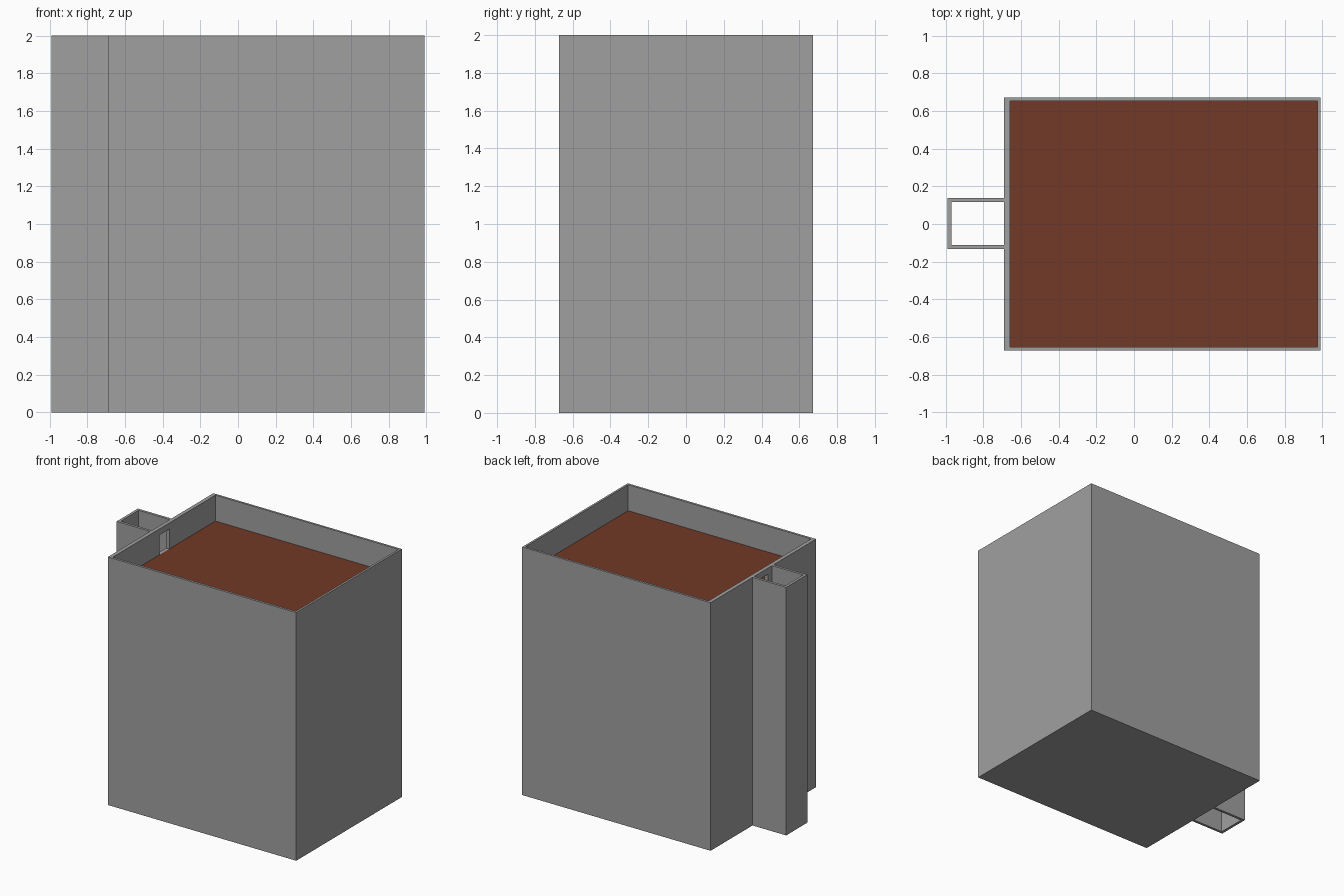
import bpy, bmesh

if "Cube" in bpy.data.objects:
    bpy.data.objects.remove(bpy.data.objects["Cube"])

STOREYS = 9
H = 2.0 / STOREYS          # storey height
SLAB = 0.010               # floor slab thickness
CARPET = 0.013             # top of the brown floor covering
DOOR_TOP = 0.172           # door head, above the storey base
GREY = (0.352, 0.352, 0.352, 1)
BROWN = (0.168, 0.041, 0.020, 1)

# building footprint: outer and inner wall faces
X0, X1, Y0, Y1 = -0.69, 0.99, -0.672, 0.672
IX0, IX1, IY0, IY1 = -0.659, 0.973, -0.653, 0.654
D0, D1 = -0.06, 0.07       # door opening in the left wall
# lift shaft outer and inner faces
SX, SIX, SY0, SY1, SIY0, SIY1 = -0.99, -0.968, -0.132, 0.138, -0.111, 0.117


def rect(x0, x1, y0, y1):
    return [(x0, y0), (x1, y0), (x1, y1), (x0, y1)]


def material(name, color):
    mat = bpy.data.materials.new(name)
    mat.diffuse_color = color
    mat.use_nodes = True
    mat.node_tree.nodes["Principled BSDF"].inputs["Base Color"].default_value = mat.diffuse_color
    return mat


def stacked_part(name, prisms, mat):
    """Extrude each (outline, z0, z1) and repeat it on every storey."""
    bm = bmesh.new()
    for outline, z0, z1 in prisms:
        face = bm.faces.new([bm.verts.new((x, y, z0)) for x, y in outline])
        ext = bmesh.ops.extrude_face_region(bm, geom=[face], use_keep_orig=True)
        top = [v for v in ext["geom"] if isinstance(v, bmesh.types.BMVert)]
        bmesh.ops.translate(bm, vec=(0, 0, z1 - z0), verts=top)
    bmesh.ops.recalc_face_normals(bm, faces=bm.faces)
    mesh = bpy.data.meshes.new(name)
    bm.to_mesh(mesh)
    bm.free()
    mesh.materials.append(mat)
    obj = bpy.data.objects.new(name, mesh)
    bpy.context.collection.objects.link(obj)
    arr = obj.modifiers.new("storeys", "ARRAY")
    arr.count = STOREYS
    arr.use_relative_offset = False
    arr.use_constant_offset = True
    arr.constant_offset_displace = (0, 0, H)
    return obj


concrete = material("concrete", GREY)
covering = material("brown_covering", BROWN)

# floor slabs over the full footprint
stacked_part("floor_slabs", [(rect(X0, X1, Y0, Y1), 0, SLAB)], concrete)

# outer walls: one C-shaped run broken at the door, plus the door lintel
walls = [(X0, D0), (X0, Y0), (X1, Y0), (X1, Y1), (X0, Y1), (X0, D1),
         (IX0, D1), (IX0, IY1), (IX1, IY1), (IX1, IY0), (IX0, IY0), (IX0, D0)]
stacked_part("outer_walls", [(walls, SLAB, H),
                             (rect(X0, IX0, D0, D1), DOOR_TOP, H)], concrete)

# brown floor covering
stacked_part("floor_covering", [(rect(IX0, IX1, IY0, IY1), SLAB, CARPET)],
             covering)

# open lift shaft on the left side
shaft = [(X0, SY0), (X0, SIY0), (SIX, SIY0), (SIX, SIY1), (X0, SIY1),
         (X0, SY1), (SX, SY1), (SX, SY0)]
stacked_part("lift_shaft", [(shaft, 0, H)], concrete)
